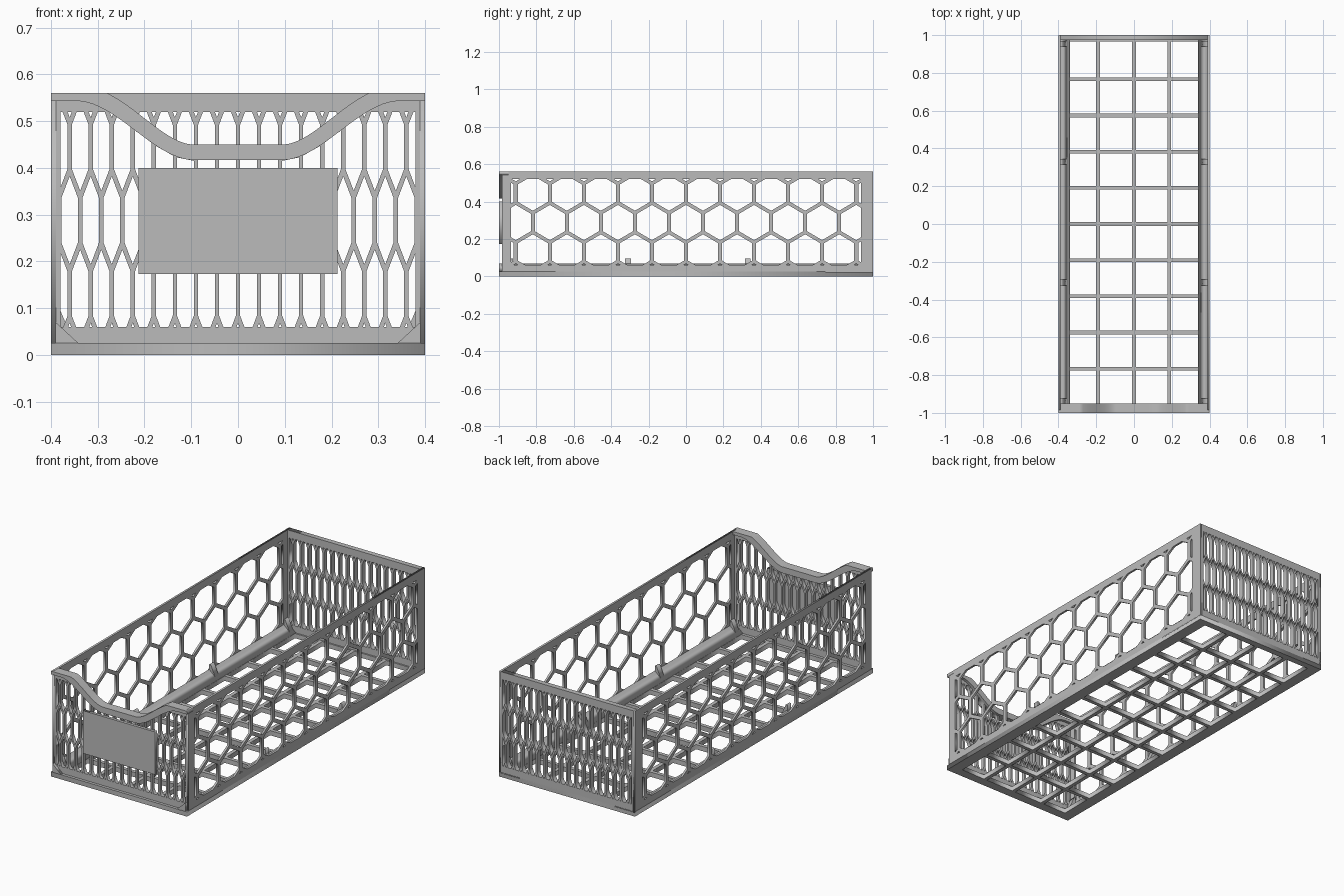
import bpy
import math
from mathutils import Matrix

old = bpy.data.objects.get("Cube")
if old:
    bpy.data.objects.remove(old, do_unlink=True)

GREY = (0.5, 0.5, 0.5, 1.0)
plastic = bpy.data.materials.new("grey_plastic")
plastic.use_nodes = True
plastic.diffuse_color = GREY
plastic.node_tree.nodes["Principled BSDF"].inputs["Base Color"].default_value = GREY

FLAT = Matrix.Identity(4)                            # drawn in x, y
FACING = Matrix.Rotation(math.pi / 2, 4, 'X')        # drawn in x, z
SIDE = Matrix.Rotation(math.pi / 2, 4, 'Z') @ FACING  # drawn in y, z


def plate(name, outline, holes, plane, depth, centre):
    """Flat outline with holes, extruded evenly about its centre."""
    curve = bpy.data.curves.new(name, 'CURVE')
    curve.dimensions = '2D'
    curve.fill_mode = 'BOTH'
    curve.extrude = depth / 2
    for ring in [outline] + holes:
        spline = curve.splines.new('POLY')
        spline.points.add(len(ring) - 1)
        for point, (a, b) in zip(spline.points, ring):
            point.co = (a, b, 0, 1)
        spline.use_cyclic_u = True
    temp = bpy.data.objects.new(name + "_outline", curve)
    bpy.context.collection.objects.link(temp)
    deps = bpy.context.evaluated_depsgraph_get()
    mesh = bpy.data.meshes.new_from_object(temp.evaluated_get(deps))
    bpy.data.objects.remove(temp, do_unlink=True)
    mesh.transform(Matrix.Translation(centre) @ plane)
    mesh.materials.clear()
    mesh.materials.append(plastic)
    obj = bpy.data.objects.new(name, mesh)
    bpy.context.collection.objects.link(obj)
    return obj


def rect(x0, x1, y0, y1):
    return [(x0, y0), (x1, y0), (x1, y1), (x0, y1)]


def clip(ring, a, b, c):
    """Keep the part of a convex ring where a*x + b*y <= c."""
    kept = []
    for p, q in zip(ring, ring[1:] + ring[:1]):
        dp, dq = a * p[0] + b * p[1] - c, a * q[0] + b * q[1] - c
        if dp <= 0:
            kept.append(p)
        if dp * dq < 0:
            t = dp / (dp - dq)
            kept.append((p[0] + t * (q[0] - p[0]), p[1] + t * (q[1] - p[1])))
    return kept


def area(ring):
    return abs(sum(p[0] * q[1] - q[0] * p[1]
                   for p, q in zip(ring, ring[1:] + ring[:1]))) / 2


# Dip in the front edge
def dip(x):
    t = min(1, max(0, (abs(x) - 0.095) / 0.25))
    return 0.417 + 0.126 * t * t * (3 - 2 * t)


def dip_slope(x):
    return (dip(x + 0.001) - dip(x - 0.001)) / 0.002


def honeycomb(pitch, half_width, limit, follow_dip=False):
    """Staggered rows of pointed hexagons, trimmed to a window."""
    tip, shoulder, row_step = 0.094, 0.047, 0.157
    holes = []
    count = int(limit / pitch) + 2
    for row in range(-2, 3):
        z = 0.288 + row * row_step
        for k in range(-count, count + 1):
            x = (k + 0.5 * (row % 2)) * pitch
            ring = [(x, z - tip), (x + half_width, z - shoulder),
                    (x + half_width, z + shoulder), (x, z + tip),
                    (x - half_width, z + shoulder), (x - half_width, z - shoulder)]
            planes = [(1, 0, limit), (-1, 0, limit), (0, 1, 0.52), (0, -1, -0.06)]
            if follow_dip:
                m = dip_slope(x)
                planes.append((-m, 1, dip(x) - m * x))
            for a, b, c in planes:
                ring = clip(ring, a, b, c)
            if len(ring) > 2 and area(ring) > 2e-5:
                holes.append(ring)
    return holes


# Base grid
x_lines = [-0.34, -0.19, 0, 0.187, 0.34]
y_lines = [-0.95] + [0.1915 * k for k in range(-4, 5)] + [0.965]
bar = 0.01
cells = []
for i in range(len(x_lines) - 1):
    for j in range(len(y_lines) - 1):
        cells.append(rect(x_lines[i] + (bar if i else 0),
                          x_lines[i + 1] - (bar if i < len(x_lines) - 2 else 0),
                          y_lines[j] + (bar if j else 0),
                          y_lines[j + 1] - (bar if j < len(y_lines) - 2 else 0)))
plate("base_grid", rect(-0.4, 0.4, -1, 1), cells, FLAT, 0.025, (0, 0, 0.0125))

# Side walls, sloped ledges and small ribs
for name, s in (("left", 1), ("right", -1)):
    plate(name + "_wall", rect(-0.985, 1, 0.02, 0.56), honeycomb(0.182, 0.08, 0.935),
          SIDE, 0.011, (s * 0.3945, 0, 0))
    plate(name + "_ledge", [(s * 0.34, 0.024), (s * 0.39, 0.024), (s * 0.39, 0.07)], [],
          FACING, 1.99, (0, -0.005, 0))
    for n, y in enumerate((-0.94, -0.31, 0.33, 0.955)):
        plate(f"{name}_rib_{n}", [(s * 0.352, 0.03), (s * 0.39, 0.03), (s * 0.39, 0.095),
                                  (s * 0.38, 0.095)], [],
              FACING, 0.03, (0, y, 0))

# Back wall
slots = honeycomb(0.045, 0.018, 0.38)
plate("back_wall", rect(-0.392, 0.392, 0.02, 0.56), slots, FACING, 0.027, (0, 0.9865, 0))

# Front wall, its rim and the blank label plate
xs = [-0.4 + 0.01 * k for k in range(81)]
inner = xs[1:-1]
front = [(-0.39, 0.02), (0.39, 0.02)] + [(x, dip(x) + 0.008) for x in reversed(inner)]
plate("front_wall", front, honeycomb(0.045, 0.018, 0.38, True),
      FACING, 0.02, (0, -0.975, 0))
upper = [(x, min(0.56, dip(x) + 0.033 * math.hypot(1, dip_slope(x)))) for x in xs]
lower = [(x, dip(x)) for x in reversed(xs)]
plate("front_rim", upper + lower, [], FACING, 0.05, (0, -0.975, 0))
plate("label_plate", rect(-0.213, 0.213, 0.173, 0.4), [], FACING, 0.016, (0, -0.992, 0))
